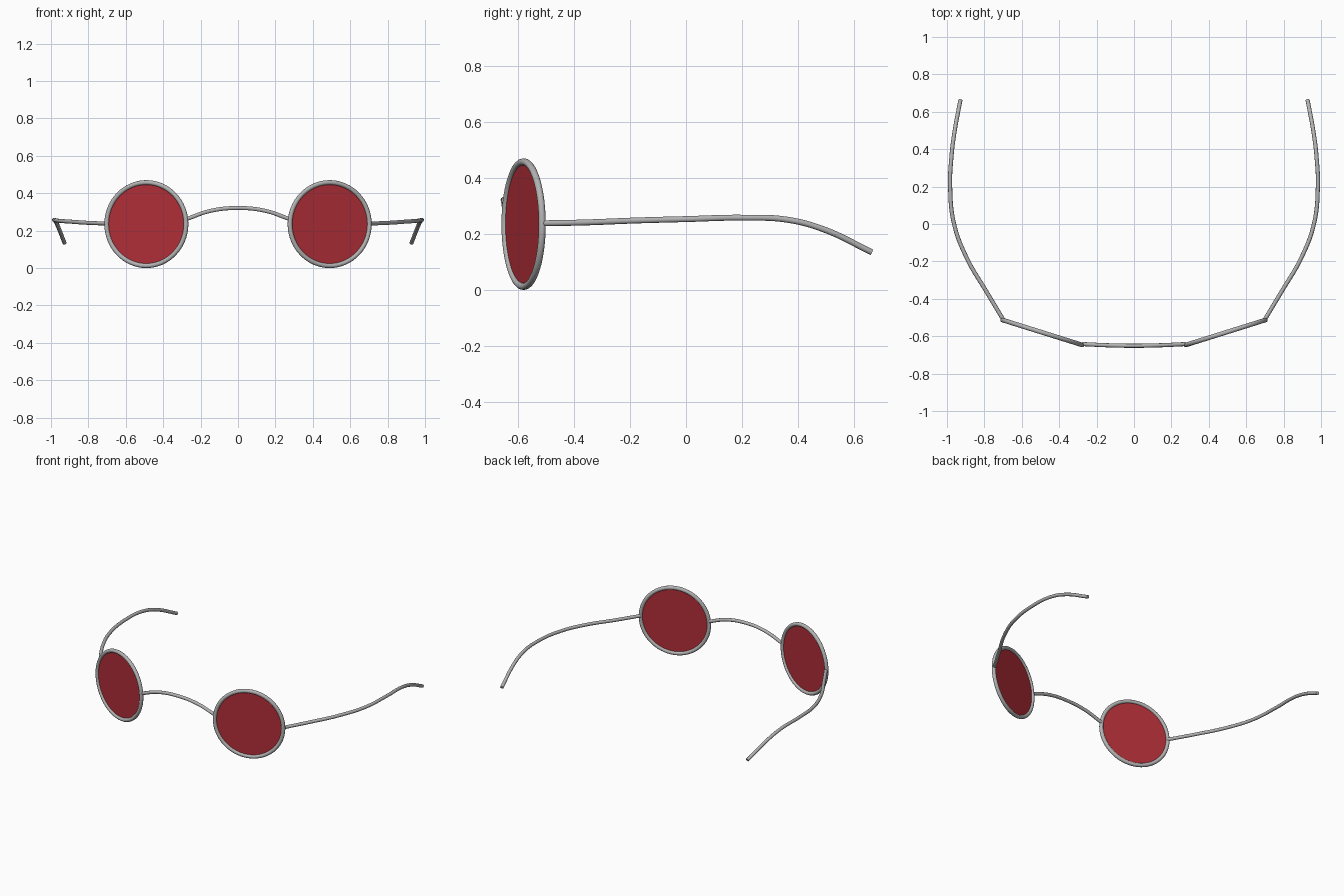
import bpy
from math import radians

if "Cube" in bpy.data.objects:
    bpy.data.objects.remove(bpy.data.objects["Cube"])


def material(name, color, metallic=0.0):
    m = bpy.data.materials.new(name)
    m.use_nodes = True
    m.diffuse_color = color
    m.node_tree.nodes["Principled BSDF"].inputs["Base Color"].default_value = color
    return m


metal = material("grey metal", (0.45, 0.45, 0.45, 1))
red = material("red glass", (0.43, 0.027, 0.038, 1))

TILT = 17.4            # wrap angle of each lens
RIM, WIRE = 0.2225, 0.0125
CENTRE = (0.49, -0.58, 0.235)


def finish(obj, name, mat):
    obj.name = name
    obj.data.name = name
    obj.data.materials.clear()
    obj.data.materials.append(mat)
    bpy.ops.object.shade_smooth_by_angle(angle=radians(40))


def tube(name, points, radius):
    """Smooth round wire through the points, as a capped mesh."""
    curve = bpy.data.curves.new(name, "CURVE")
    curve.dimensions = "3D"
    curve.bevel_depth = radius
    curve.bevel_resolution = 3
    curve.resolution_u = 10
    curve.use_fill_caps = True
    spline = curve.splines.new("BEZIER")
    spline.bezier_points.add(len(points) - 1)
    for bp, co in zip(spline.bezier_points, points):
        bp.co = co
        bp.handle_left_type = bp.handle_right_type = "AUTO"
    obj = bpy.data.objects.new(name, curve)
    bpy.context.collection.objects.link(obj)
    bpy.ops.object.select_all(action="DESELECT")
    obj.select_set(True)
    bpy.context.view_layer.objects.active = obj
    bpy.ops.object.convert(target="MESH")
    finish(bpy.context.object, name, metal)


# Temple path for the left side, hinge to ear tip
temple = [(0.70, -0.51, 0.238), (0.79, -0.36, 0.241), (0.895, -0.18, 0.248),
          (0.962, 0.0, 0.253), (0.983, 0.2, 0.258), (0.976, 0.36, 0.251),
          (0.96, 0.49, 0.217), (0.928, 0.663, 0.135)]

for side, s in (("left", 1), ("right", -1)):
    place = dict(location=(s * CENTRE[0], CENTRE[1], CENTRE[2]),
                 rotation=(radians(90), 0, s * radians(TILT)))
    # Round rim
    bpy.ops.mesh.primitive_torus_add(major_radius=RIM, minor_radius=WIRE,
                                     major_segments=64, minor_segments=14, **place)
    finish(bpy.context.object, side + "_rim", metal)
    # Flat tinted lens
    bpy.ops.mesh.primitive_cylinder_add(vertices=64, radius=RIM, depth=0.004, **place)
    finish(bpy.context.object, side + "_lens", red)
    # Temple arm
    tube(side + "_temple", [(s * x, y, z) for x, y, z in temple], 0.011)

# Arched bridge
tube("bridge", [(-0.275, -0.642, 0.262), (-0.15, -0.648, 0.305), (0, -0.651, 0.321),
                (0.15, -0.648, 0.305), (0.275, -0.642, 0.262)], 0.011)
